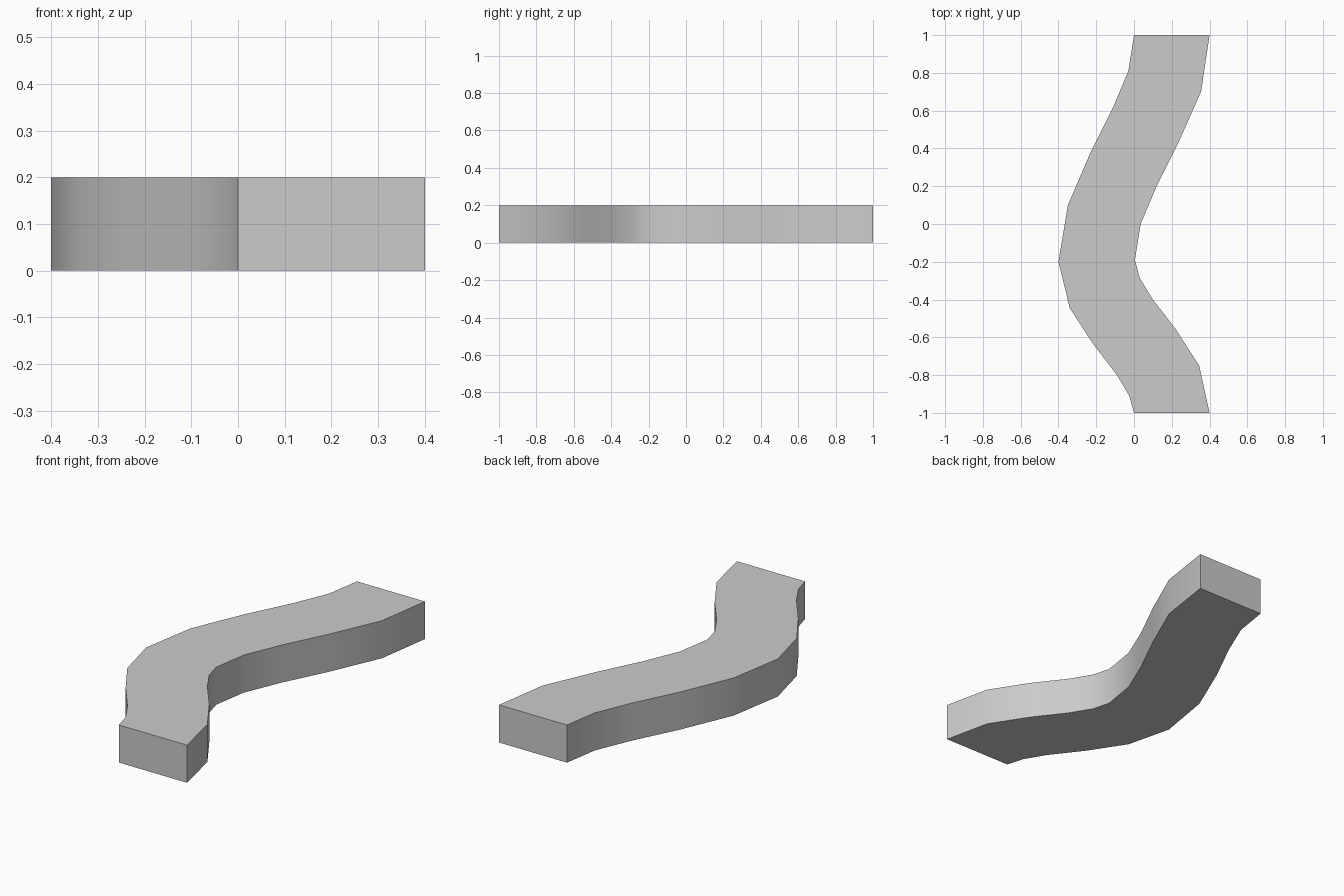
import bpy
import bmesh
import math

cube = bpy.data.objects.get("Cube")
if cube:
    bpy.data.objects.remove(cube, do_unlink=True)

HEIGHT = 0.2

# Outer bend, front to back
outer_edge = [(0, -1), (-0.025, -0.91), (-0.09, -0.8), (-0.22, -0.63),
              (-0.34, -0.445), (-0.4, -0.2), (-0.35, 0.1), (-0.23, 0.38),
              (-0.11, 0.62), (-0.03, 0.81), (0, 1)]
# Inner bend, back to front
inner_edge = [(0.4, 1), (0.355, 0.7), (0.235, 0.43), (0.12, 0.2),
              (0.035, 0), (0.005, -0.19), (0.03, -0.285), (0.1, -0.4),
              (0.22, -0.555), (0.345, -0.75), (0.4, -1)]

# Plain grey material
grey = bpy.data.materials.new("light grey")
grey.use_nodes = True
colour = (0.6, 0.6, 0.6, 1)
grey.diffuse_color = colour
grey.node_tree.nodes["Principled BSDF"].inputs["Base Color"].default_value = colour

# Winding slab, extruded from its outline
bm = bmesh.new()
base = bm.faces.new([bm.verts.new((x, y, 0)) for x, y in outer_edge + inner_edge])
extruded = bmesh.ops.extrude_face_region(bm, geom=[base], use_keep_orig=True)
top_verts = [g for g in extruded["geom"] if isinstance(g, bmesh.types.BMVert)]
bmesh.ops.translate(bm, verts=top_verts, vec=(0, 0, HEIGHT))
bmesh.ops.recalc_face_normals(bm, faces=bm.faces)
mesh = bpy.data.meshes.new("winding_path")
bm.to_mesh(mesh)
bm.free()
mesh.materials.append(grey)

path = bpy.data.objects.new("winding_path", mesh)
bpy.context.collection.objects.link(path)
bpy.ops.object.select_all(action="DESELECT")
path.select_set(True)
bpy.context.view_layer.objects.active = path

# Smooth bends with crisp rims and ends
bpy.ops.object.shade_smooth_by_angle(angle=math.radians(40))
